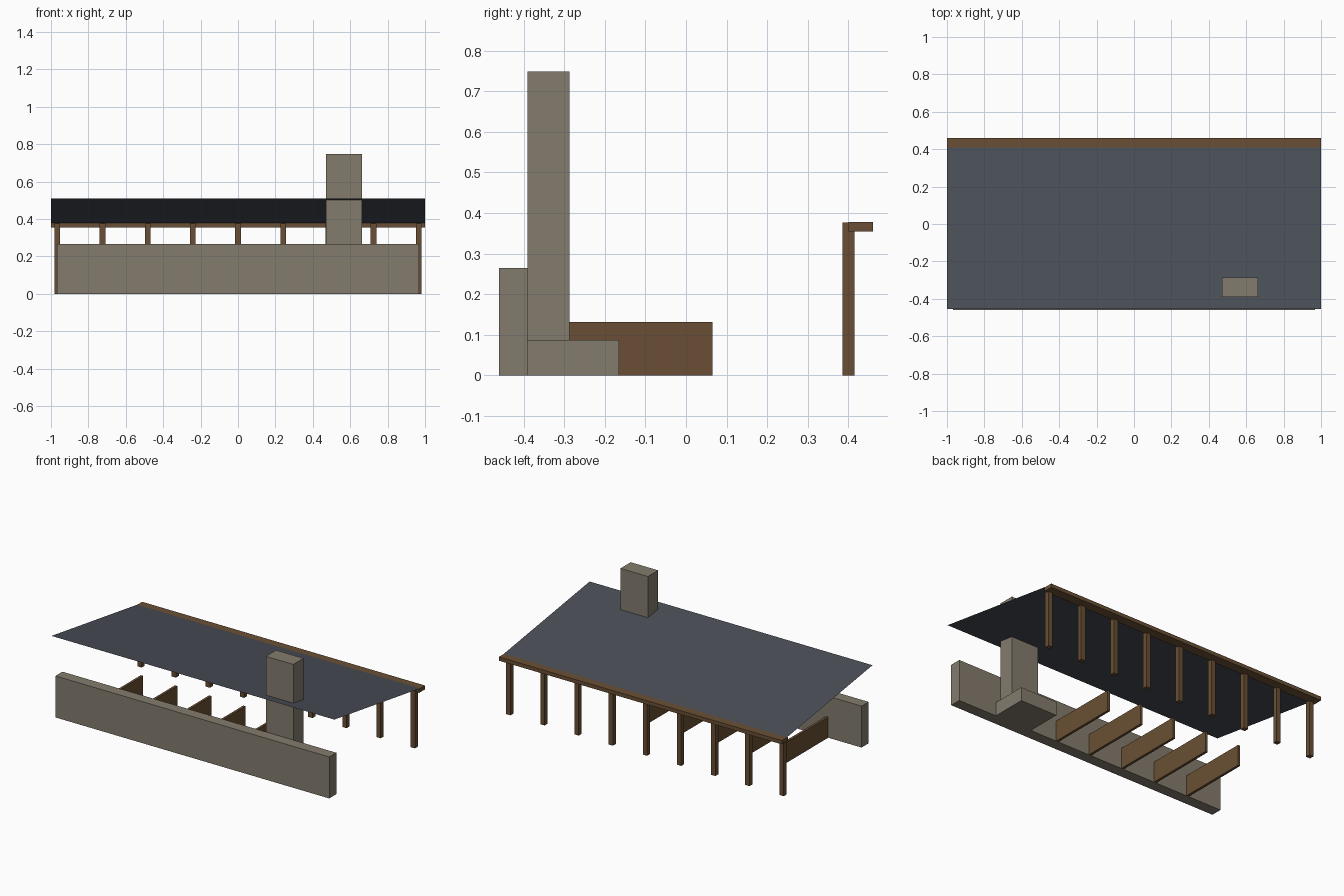
import bpy
import bmesh

cube = bpy.data.objects.get("Cube")
if cube:
    bpy.data.objects.remove(cube, do_unlink=True)


def material(name, colour):
    mat = bpy.data.materials.new(name)
    mat.use_nodes = True
    rgba = (*colour, 1.0)
    mat.diffuse_color = rgba
    mat.node_tree.nodes["Principled BSDF"].inputs["Base Color"].default_value = rgba
    return mat


stone = material("warm grey stone", (0.23, 0.20, 0.155))
wood = material("brown wood", (0.144, 0.078, 0.035))
slate = material("dark slate", (0.07, 0.078, 0.097))


def finish(name, bm, mat):
    mesh = bpy.data.meshes.new(name)
    bm.to_mesh(mesh)
    bm.free()
    mesh.materials.append(mat)
    obj = bpy.data.objects.new(name, mesh)
    bpy.context.collection.objects.link(obj)
    return obj


def box(name, xs, ys, zs, mat):
    """Box between the low and high limits on each axis."""
    bm = bmesh.new()
    bmesh.ops.create_cube(bm, size=1)
    for v in bm.verts:
        for axis, (low, high) in enumerate((xs, ys, zs)):
            v.co[axis] = high if v.co[axis] > 0 else low
    return finish(name, bm, mat)


# Stone front wall, chimney and hearth
WALL_BACK = -0.39
box("front_wall", (-0.968, 0.968), (-0.461, WALL_BACK), (0, 0.265), stone)
box("chimney", (0.47, 0.664), (WALL_BACK, -0.287), (0, 0.748), stone)
box("hearth", (0.437, 0.697), (WALL_BACK, -0.165), (0, 0.087), stone)

# Rear posts, with low partitions on the same spacing
SPACING = 0.2415
for i in range(-4, 5):
    x = i * SPACING
    box(f"post_{i + 5}", (x - 0.015, x + 0.015), (0.385, 0.415), (0, 0.377), wood)
    if -3 <= i <= 1:
        box(f"partition_{i + 4}", (x - 0.008, x + 0.008),
            (WALL_BACK, 0.065), (0, 0.132), wood)

# Rear beam
box("rear_beam", (-1, 1), (0.40, 0.461), (0.354, 0.378), wood)

# Thin single-pitch roof sheet, high at the front
bm = bmesh.new()
corners = [(-1, -0.455, 0.51), (1, -0.455, 0.51), (1, 0.41, 0.379), (-1, 0.41, 0.379)]
bm.faces.new([bm.verts.new(c) for c in corners])
finish("roof", bm, slate)
